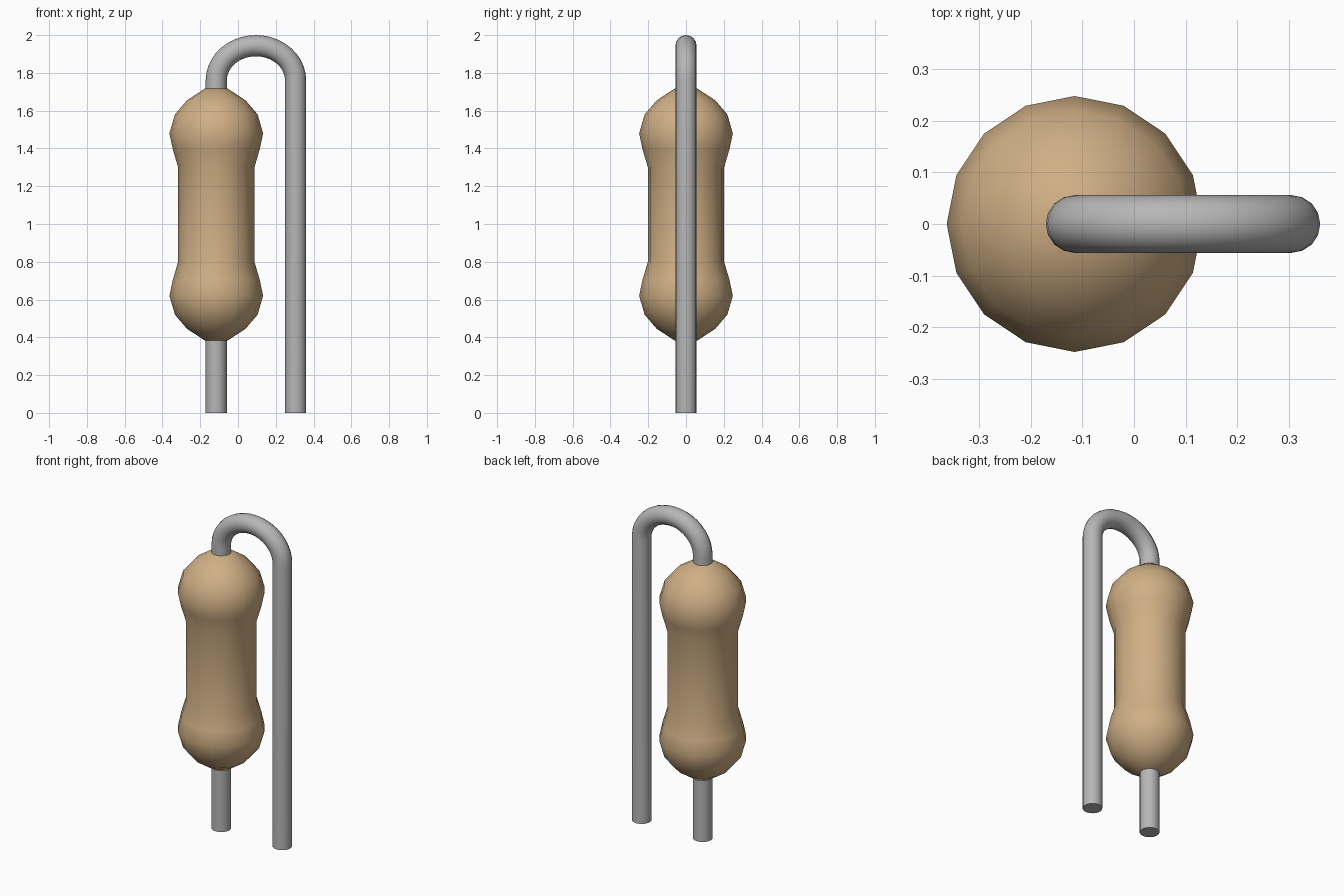
import bpy, bmesh, math

cube = bpy.data.objects.get("Cube")
if cube:
    bpy.data.objects.remove(cube, do_unlink=True)


def material(name, rgb):
    m = bpy.data.materials.new(name)
    m.use_nodes = True
    m.diffuse_color = (*rgb, 1)
    bsdf = next(n for n in m.node_tree.nodes if n.type == 'BSDF_PRINCIPLED')
    bsdf.inputs["Base Color"].default_value = (*rgb, 1)
    bsdf.inputs["Roughness"].default_value = 0.6
    return m


def select_only(ob):
    bpy.ops.object.select_all(action='DESELECT')
    ob.select_set(True)
    bpy.context.view_layer.objects.active = ob


tan = material("tan ceramic", (0.63, 0.43, 0.235))
grey = material("grey metal", (0.47, 0.47, 0.47))

BODY_X, LEG_X, WIRE_R = -0.115, 0.305, 0.056
MID_Z, SIDES = 1.05, 16

# Body: dumbbell lathe, lower half of the profile mirrored about the middle
half = [(0.06, 0.383), (0.155, 0.445), (0.219, 0.52), (0.248, 0.62),
        (0.23, 0.705), (0.202, 0.80)]
profile = half + [(r, 2 * MID_Z - z) for r, z in reversed(half)]
bm = bmesh.new()
rings = []
for r, z in profile:
    rings.append([bm.verts.new((r * math.cos(math.tau * i / SIDES),
                                r * math.sin(math.tau * i / SIDES), z))
                  for i in range(SIDES)])
for a, b in zip(rings, rings[1:]):
    for i in range(SIDES):
        j = (i + 1) % SIDES
        bm.faces.new((a[i], a[j], b[j], b[i]))
bm.faces.new(rings[0][::-1])
bm.faces.new(rings[-1])
mesh = bpy.data.meshes.new("resistor_body")
bm.to_mesh(mesh)
bm.free()
mesh.materials.append(tan)
body = bpy.data.objects.new("resistor_body", mesh)
body.location.x = BODY_X
bpy.context.collection.objects.link(body)
select_only(body)
bpy.ops.object.shade_smooth_by_angle(angle=math.radians(60))

# Wire lead: straight through the body, over a rounded bend, down to the ground
BEND_Z, TOP_Z, STEPS = 1.76, 2 - WIRE_R, 20
cx, rx = (BODY_X + LEG_X) / 2, (LEG_X - BODY_X) / 2
path = [(BODY_X, 0)]
for i in range(STEPS + 1):
    t = math.pi * (1 - i / STEPS)
    path.append((cx + rx * math.cos(t), BEND_Z + (TOP_Z - BEND_Z) * math.sin(t)))
path.append((LEG_X, 0))
curve = bpy.data.curves.new("wire_lead", 'CURVE')
curve.dimensions = '3D'
curve.bevel_depth = WIRE_R
curve.bevel_resolution = 6
curve.use_fill_caps = True
spline = curve.splines.new('POLY')
spline.points.add(len(path) - 1)
for p, (x, z) in zip(spline.points, path):
    p.co = (x, 0, z, 1)
curve.materials.append(grey)
wire = bpy.data.objects.new("wire_lead", curve)
bpy.context.collection.objects.link(wire)
select_only(wire)
bpy.ops.object.convert(target='MESH')
wire = bpy.context.object

# Weld the end caps to the tube and shade
bm = bmesh.new()
bm.from_mesh(wire.data)
bmesh.ops.remove_doubles(bm, verts=bm.verts, dist=0.0005)
bmesh.ops.recalc_face_normals(bm, faces=bm.faces)
bm.to_mesh(wire.data)
bm.free()
bpy.ops.object.shade_smooth_by_angle(angle=math.radians(50))
